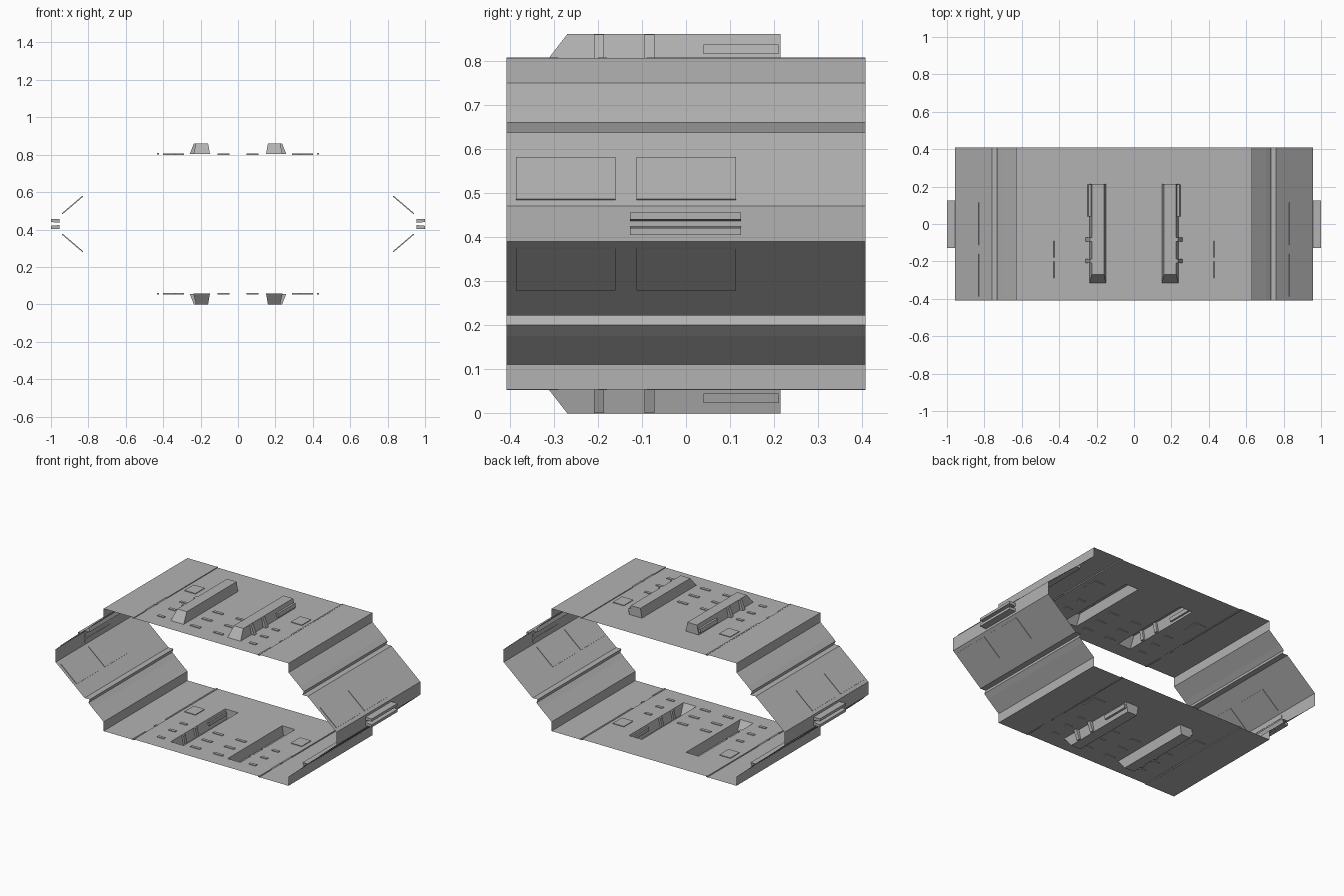
import bpy
import bmesh

cube = bpy.data.objects.get("Cube")
if cube:
    bpy.data.objects.remove(cube, do_unlink=True)

MID = 0.43      # height of the horizontal symmetry plane
HALF = 0.408    # half depth of the section
ROOF = 0.377    # plate height above the symmetry plane

grey = bpy.data.materials.new("hull_grey")
grey.use_nodes = True
colour = (0.45, 0.45, 0.45, 1)
grey.diffuse_color = colour
grey.node_tree.nodes["Principled BSDF"].inputs["Base Color"].default_value = colour


def finish(name, bm, solid=True):
    """Turn a quarter part into an object mirrored left-right and top-bottom."""
    if solid:
        bmesh.ops.recalc_face_normals(bm, faces=bm.faces)
    mesh = bpy.data.meshes.new(name)
    bm.to_mesh(mesh)
    bm.free()
    mesh.materials.append(grey)
    obj = bpy.data.objects.new(name, mesh)
    bpy.context.collection.objects.link(obj)
    obj.location.z = MID
    mirror = obj.modifiers.new("Mirror", 'MIRROR')
    mirror.use_axis = (True, False, True)
    mirror.merge_threshold = 0.0005
    return obj


def loft(name, low, high, base=True):
    """Solid between two quads."""
    bm = bmesh.new()
    a = [bm.verts.new(p) for p in low]
    b = [bm.verts.new(p) for p in high]
    for i in range(4):
        j = (i + 1) % 4
        bm.faces.new((a[i], a[j], b[j], b[i]))
    bm.faces.new(b)
    if base:
        bm.faces.new(a[::-1])
    return finish(name, bm)


def rect(x0, x1, y0, y1, z):
    return [(x0, y0, z), (x1, y0, z), (x1, y1, z), (x0, y1, z)]


def box(name, x0, x1, y0, y1, z0, z1):
    return loft(name, rect(x0, x1, y0, y1, z0), rect(x0, x1, y0, y1, z1))


# Side wall: folded profile swept along the depth
profile = [(0.63, ROOF), (0.63, 0.32), (0.707, 0.255), (0.733, 0.23),
           (0.725, 0.208), (0.76, 0.208), (0.957, 0.04), (0.957, 0)]
bm = bmesh.new()
rows = [[bm.verts.new((x, y, z)) for x, z in profile] for y in (-HALF, HALF)]
for i in range(len(profile) - 1):
    bm.faces.new((rows[0][i], rows[0][i + 1], rows[1][i + 1], rows[1][i]))
finish("side_wall", bm, solid=False)

# Roof and floor plates, open where the hollow rails sit
xs = [0, 0.15, 0.238, 0.425, 0.43, 0.63]
ys = [-HALF, -0.315, 0.215, HALF]
bm = bmesh.new()
for i in range(len(xs) - 1):
    for j in range(len(ys) - 1):
        if (i, j) == (1, 1):
            continue
        left = ROOF if i > 3 else ROOF - 0.004
        right = ROOF if i > 2 else ROOF - 0.004
        bm.faces.new([bm.verts.new(p) for p in (
            (xs[i], ys[j], left), (xs[i + 1], ys[j], right),
            (xs[i + 1], ys[j + 1], right), (xs[i], ys[j + 1], left))])
bmesh.ops.remove_doubles(bm, verts=bm.verts, dist=0.0001)
finish("deck_plate", bm, solid=False)

# Hollow rail with a sloped front end
TOP = ROOF + 0.054
loft("rail", rect(0.15, 0.238, -0.315, 0.215, ROOF - 0.004),
     rect(0.16, 0.225, -0.27, 0.215, TOP), base=False)

# Ribs and long bar on the outer flank of the rail
for y in (-0.198, -0.083):
    loft("rail_rib", rect(0.225, 0.258, y - 0.011, y + 0.011, ROOF - 0.003),
         rect(0.215, 0.236, y - 0.011, y + 0.011, TOP - 0.001))
loft("rail_bar", rect(0.225, 0.248, 0.04, 0.21, ROOF + 0.009),
     rect(0.222, 0.243, 0.04, 0.21, ROOF + 0.031))

# Square hatches and rows of small bars on the plates
box("hatch", 0.325, 0.4, 0.05, 0.14, ROOF - 0.008, ROOF)
for y in (-0.3, -0.19, -0.08):
    for x0, x1 in ((0.045, 0.11), (0.29, 0.335)):
        box("deck_bar", x0, x1, y - 0.009, y + 0.009, ROOF - 0.008, ROOF)

# Dark seam cover strips beside the plate step
for y0, y1 in ((-HALF, -0.29), (-0.2, -0.18), (-0.09, HALF)):
    box("seam_strip", 0.423, 0.432, y0, y1, ROOF - 0.007, ROOF + 0.001)


# Thin panels on the sloped walls
def slope_quad(y0, y1, z0, z1, lift):
    def at(z):
        x = 0.957 - (z - 0.04) * 0.197 / 0.168
        return x + 0.65 * lift, z + 0.76 * lift
    (xa, za), (xb, zb) = at(z0), at(z1)
    return [(xa, y0, za), (xa, y1, za), (xb, y1, zb), (xb, y0, zb)]


for y0 in (-0.387, -0.113):
    loft("wall_panel", slope_quad(y0, y0 + 0.227, 0.054, 0.149, -0.003),
         slope_quad(y0, y0 + 0.227, 0.054, 0.149, 0.003))

# Twin bumper bars on the outermost face, tapering outward
loft("bumper_bar",
     [(0.955, -0.127, 0.006), (0.955, 0.125, 0.006),
      (0.955, 0.125, 0.026), (0.955, -0.127, 0.026)],
     [(1.0, -0.127, 0.01), (1.0, 0.125, 0.01),
      (1.0, 0.125, 0.026), (1.0, -0.127, 0.026)])
